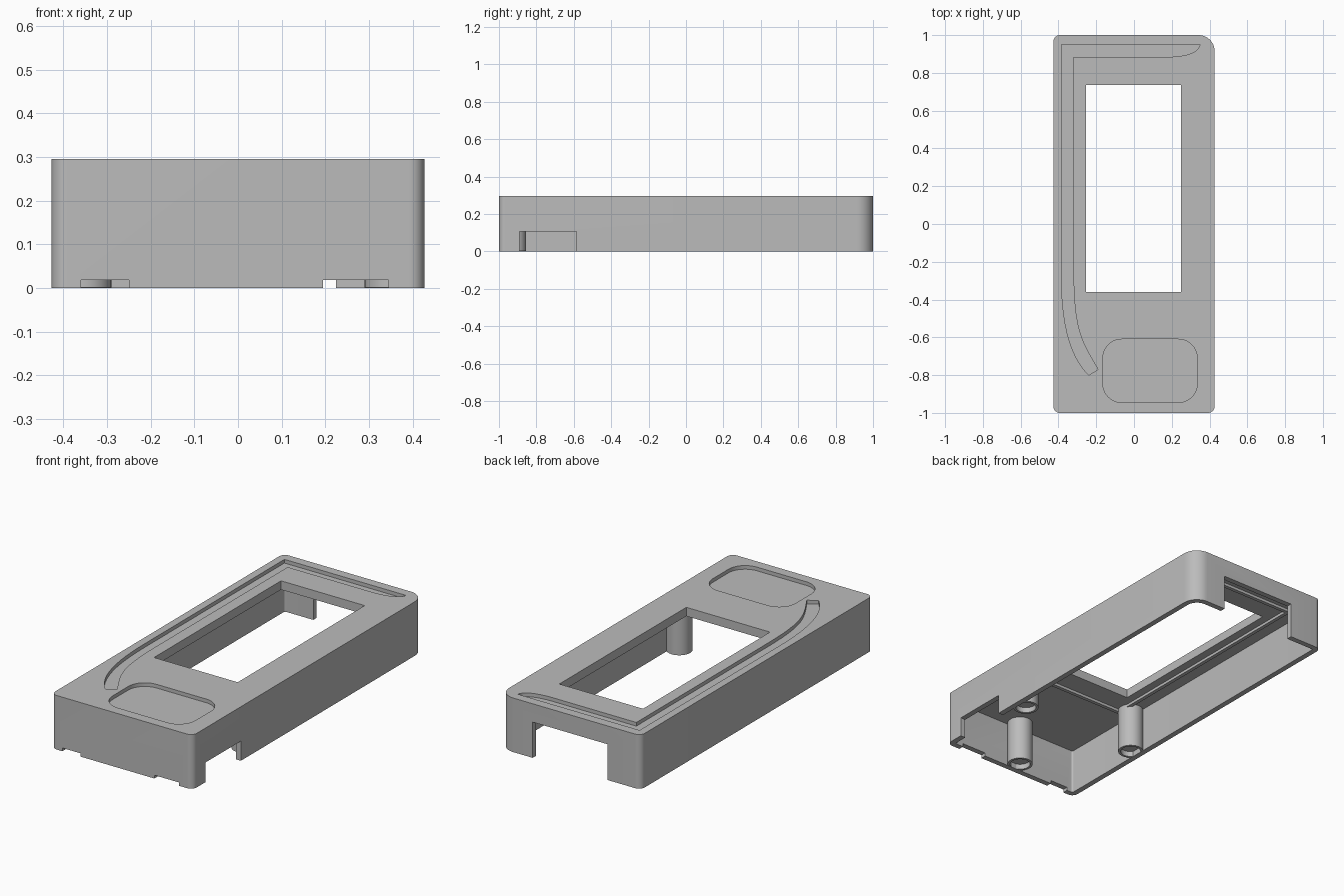
import bpy, bmesh, math

cube = bpy.data.objects.get("Cube")
if cube:
    bpy.data.objects.remove(cube, do_unlink=True)

grey = bpy.data.materials.new("plain grey")
grey.use_nodes = True
grey.diffuse_color = (0.5, 0.5, 0.5, 1)
grey.node_tree.nodes["Principled BSDF"].inputs["Base Color"].default_value = (0.5, 0.5, 0.5, 1)


def prism(name, outline, z0, z1):
    """Extrude a closed xy outline between two heights."""
    bm = bmesh.new()
    face = bm.faces.new([bm.verts.new((x, y, z0)) for x, y in outline])
    out = bmesh.ops.extrude_face_region(bm, geom=[face])
    for v in out["geom"]:
        if isinstance(v, bmesh.types.BMVert):
            v.co.z = z1
    bmesh.ops.recalc_face_normals(bm, faces=bm.faces)
    mesh = bpy.data.meshes.new(name)
    bm.to_mesh(mesh)
    bm.free()
    mesh.materials.append(grey)
    ob = bpy.data.objects.new(name, mesh)
    bpy.context.collection.objects.link(ob)
    return ob


def rounded(x0, x1, y0, y1, radii, steps=10):
    """Rectangle outline; radii run from the -x -y corner anticlockwise."""
    corners = [(x0, y0, 1, 1), (x1, y0, -1, 1), (x1, y1, -1, -1), (x0, y1, 1, -1)]
    pts = []
    for i, ((x, y, sx, sy), r) in enumerate(zip(corners, radii)):
        for k in range(steps + 1):
            a = math.pi + (i + k / steps) * math.pi / 2
            pts.append((x + sx * r + r * math.cos(a), y + sy * r + r * math.sin(a)))
    return pts


def rect(x0, x1, y0, y1):
    return [(x0, y0), (x1, y0), (x1, y1), (x0, y1)]


def disc(x, y, r, n=40):
    return [(x + r * math.cos(k * math.tau / n), y + r * math.sin(k * math.tau / n)) for k in range(n)]


def bezier(p, q, r, s, steps=12):
    out = []
    for k in range(steps + 1):
        t = k / steps
        u = 1 - t
        out.append(tuple(u**3 * a + 3 * u * u * t * b + 3 * u * t * t * c + t**3 * d
                         for a, b, c, d in zip(p, q, r, s)))
    return out


def cut(ob, cutters):
    for c in cutters:
        mod = ob.modifiers.new("cut", "BOOLEAN")
        mod.operation = "DIFFERENCE"
        mod.solver = "EXACT"
        mod.object = c
    dg = bpy.context.evaluated_depsgraph_get()
    ob.data = bpy.data.meshes.new_from_object(ob.evaluated_get(dg))
    ob.modifiers.clear()
    for c in cutters:
        bpy.data.objects.remove(c, do_unlink=True)


W, TOP, CEIL, T = 0.427, 0.295, 0.247, 0.03

# Outer shell, one back corner rounder than the rest
shell = prism("shell", rounded(-W, W, -1, 1, (0.035, 0.035, 0.085, 0.035)), 0, TOP)

# Decorative groove running along the back, down the side and curling inwards
groove = [(0.35, 0.95), (-0.385, 0.95)]
groove += bezier((-0.385, -0.25), (-0.385, -0.5), (-0.35, -0.69), (-0.24, -0.8))
groove += bezier((-0.19, -0.77), (-0.28, -0.62), (-0.32, -0.56), (-0.32, -0.25))
groove += [(-0.32, 0.885)]
groove += bezier((0.2, 0.885), (0.29, 0.89), (0.34, 0.91), (0.35, 0.95))

cut(shell, [
    prism("cavity", rounded(-W + T, W - T, -1 + T, 1 - T, (0.01, 0.01, 0.06, 0.01)), -0.1, CEIL),
    prism("window", rect(-0.255, 0.25, -0.36, 0.735), 0.1, 0.4),
    prism("groove", groove, TOP - 0.02, 0.4),
    prism("pad_recess", rounded(-0.165, 0.335, -0.945, -0.61, [0.1] * 4), TOP - 0.02, 0.4),
    prism("side_opening", rect(0.36, 0.6, -0.89, -0.585), -0.1, 0.107),
    prism("back_opening", rect(-0.225, 0.225, 0.9, 1.2), -0.1, 0.195),
    prism("front_slot_a", rect(-0.36, -0.25, -1.2, -0.95), -0.1, 0.018),
    prism("front_slot_b", rect(0.195, 0.345, -1.2, -0.95), -0.1, 0.018),
])

# Raised frame around the window on the underside
frame = prism("display_frame", rect(-0.32, 0.32, -0.5, 0.88), CEIL - 0.015, CEIL + 0.005)
cut(frame, [prism("frame_hole", rect(-0.3, 0.3, -0.48, 0.86), 0, 0.4)])

# Hollow-ended screw posts
posts = []
for name, x, y in (("left_post", 0.355, -0.45), ("right_post", -0.355, -0.45), ("front_post", 0, -0.92)):
    post = prism(name, disc(x, y, 0.065), 0.001, CEIL + 0.005)
    cut(post, [prism("post_hole", disc(x, y, 0.052), -0.1, 0.03)])
    posts.append(post)

# Smooth the rounded walls, keep edges crisp
bpy.ops.object.select_all(action="DESELECT")
for ob in [shell, frame] + posts:
    ob.select_set(True)
bpy.context.view_layer.objects.active = shell
bpy.ops.object.shade_smooth_by_angle(angle=math.radians(30))
